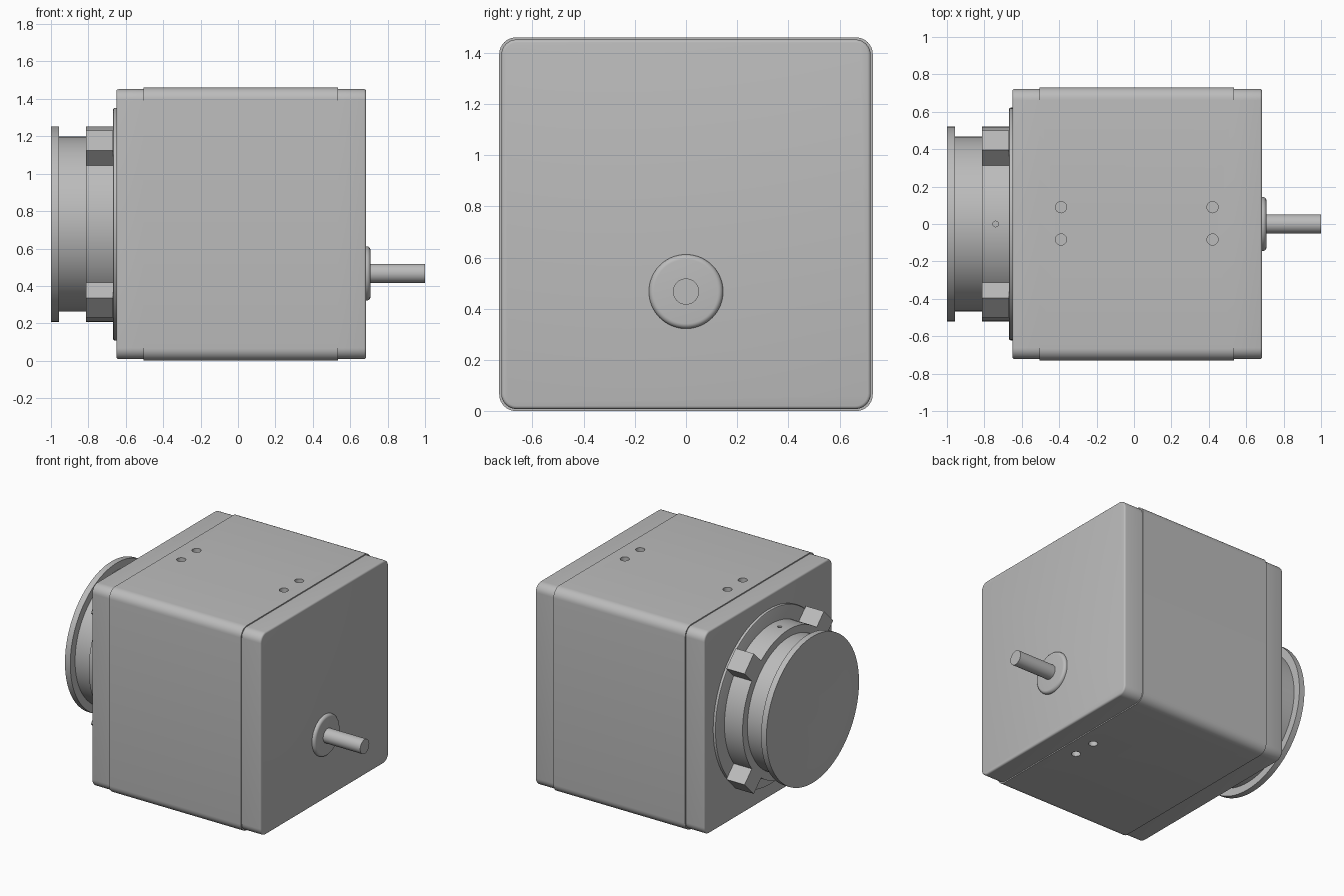
import bpy, bmesh, math
from mathutils import Matrix, Vector

if "Cube" in bpy.data.objects:
    bpy.data.objects.remove(bpy.data.objects["Cube"], do_unlink=True)

grey = bpy.data.materials.new("plain grey")
grey.use_nodes = True
grey.diffuse_color = (0.5, 0.5, 0.5, 1)
grey.node_tree.nodes["Principled BSDF"].inputs["Base Color"].default_value = (0.5, 0.5, 0.5, 1)

MID = 0.73       # height of the body and lens axis
SHAFT_Z = 0.467  # height of the rear shaft


def finish(bm, name):
    bmesh.ops.recalc_face_normals(bm, faces=bm.faces)
    mesh = bpy.data.meshes.new(name)
    bm.to_mesh(mesh)
    bm.free()
    mesh.materials.append(grey)
    obj = bpy.data.objects.new(name, mesh)
    bpy.context.collection.objects.link(obj)
    return obj


def activate(obj):
    bpy.ops.object.select_all(action='DESELECT')
    obj.select_set(True)
    bpy.context.view_layer.objects.active = obj


def smooth(obj):
    activate(obj)
    bpy.ops.object.shade_smooth_by_angle(angle=math.radians(32))


def rounded_block(name, x0, x1, half, radius, soft_end=0):
    """Square block along x; soft_end is the x direction of the softened end."""
    bm = bmesh.new()
    bmesh.ops.create_cube(bm, size=1, matrix=Matrix.Translation(((x0 + x1) / 2, 0, MID))
                          @ Matrix.Diagonal((x1 - x0, 2 * half, 2 * half, 1)))
    long_edges = [e for e in bm.edges if abs(e.verts[0].co.x - e.verts[1].co.x) > 0.01]
    bmesh.ops.bevel(bm, geom=long_edges, offset=radius, segments=8, profile=0.5, affect='EDGES')
    if soft_end:
        end = x1 if soft_end > 0 else x0
        rim = [e for e in bm.edges if all(abs(v.co.x - end) < 0.001 for v in e.verts)]
        bmesh.ops.bevel(bm, geom=rim, offset=0.012, segments=3, profile=0.5, affect='EDGES')
    return finish(bm, name)


def lathe(name, profile, z):
    """Spin (x, radius) points about an axis along x."""
    bm = bmesh.new()
    verts = [bm.verts.new((x, 0, z + r)) for x, r in profile]
    edges = [bm.edges.new(pair) for pair in zip(verts, verts[1:])]
    bmesh.ops.spin(bm, geom=verts + edges, cent=(0, 0, z), axis=(1, 0, 0),
                   angle=math.tau, steps=96, use_merge=True)
    bmesh.ops.remove_doubles(bm, verts=bm.verts, dist=0.00001)
    return finish(bm, name)


def drill(obj, holes, radius, depth):
    """Cut vertical blind holes centred on the given points."""
    bm = bmesh.new()
    for point in holes:
        bmesh.ops.create_cone(bm, cap_ends=True, segments=24, radius1=radius, radius2=radius,
                              depth=2 * depth, matrix=Matrix.Translation(point))
    cutter = finish(bm, "hole_cutter")
    cutter.hide_render = True
    mod = obj.modifiers.new("holes", 'BOOLEAN')
    mod.object = cutter
    mod.solver = 'EXACT'
    activate(obj)
    bpy.ops.object.modifier_apply(modifier=mod.name)
    bpy.data.objects.remove(cutter, do_unlink=True)


# Housing: a sleeve between two slightly smaller end plates
sleeve = rounded_block("body_sleeve", -0.505, 0.535, 0.73, 0.065)
screw_holes = [(x, y, 2 * MID) for x in (-0.39, 0.42) for y in (-0.083, 0.09)]
screw_holes += [(0.42, y, 0) for y in (-0.083, 0.09)]
drill(sleeve, screw_holes, 0.03, 0.08)
smooth(sleeve)
smooth(rounded_block("lens_side_plate", -0.65, -0.505, 0.722, 0.06, -1))
smooth(rounded_block("rear_plate", 0.535, 0.685, 0.722, 0.06, 1))

# Lens mount: flange and ring
smooth(lathe("mount_flange", [(-0.645, 0), (-0.645, 0.622), (-0.66, 0.622), (-0.666, 0.619),
                              (-0.669, 0.612), (-0.669, 0)], MID))
ring = lathe("mount_ring", [(-0.66, 0), (-0.66, 0.522), (-0.812, 0.522), (-0.812, 0)], MID)
drill(ring, [(-0.74, 0, MID + 0.522)], 0.015, 0.04)
smooth(ring)

# Four lugs set diagonally on the ring
for i, label in enumerate(("upper_left", "lower_left", "lower_right", "upper_right")):
    bm = bmesh.new()
    turn = Matrix.Rotation(math.radians(45 + 90 * i), 4, 'X')
    bmesh.ops.create_cube(bm, size=1, matrix=Matrix.Translation((0, 0, MID)) @ turn
                          @ Matrix.Translation((-0.7405, 0, 0.5565))
                          @ Matrix.Diagonal((0.143, 0.148, 0.153, 1)))
    finish(bm, "mount_lug_" + label)

# Barrel and front rim with a shallow dished face
smooth(lathe("lens_barrel", [(-0.8, 0), (-0.8, 0.468), (-0.97, 0.468), (-0.97, 0)], MID))
dish = [(-1 + 0.035 * (1 + math.cos(math.pi * i / 12)) / 2, 0.47 * i / 12) for i in range(12, -1, -1)]
smooth(lathe("lens_rim", [(-0.958, 0), (-0.958, 0.522), (-1, 0.522)] + dish, MID))

# Cable outlet at the rear
dome = [(0.688 + 0.02 * math.sin(a), 0.125 + 0.02 * math.cos(a))
        for a in (math.pi / 2 * i / 6 for i in range(7))]
smooth(lathe("cable_collar", [(0.68, 0), (0.68, 0.145)] + dome + [(0.708, 0)], SHAFT_Z))
smooth(lathe("cable", [(0.7, 0), (0.7, 0.051), (1, 0.051), (1, 0)], SHAFT_Z))
